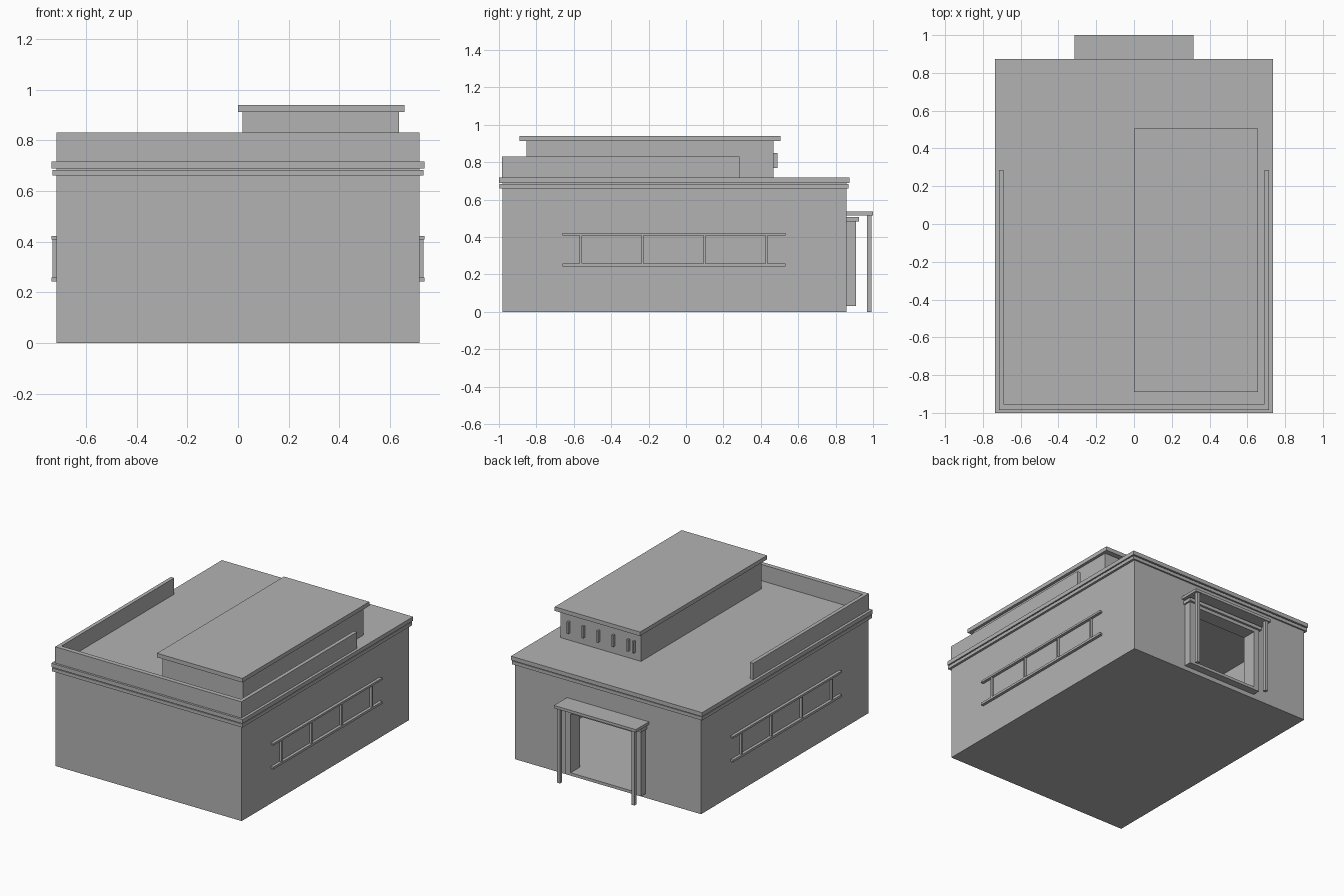
import bpy, bmesh

if "Cube" in bpy.data.objects:
    bpy.data.objects.remove(bpy.data.objects["Cube"])

grey = bpy.data.materials.new("plain_grey")
grey.diffuse_color = (0.45, 0.45, 0.45, 1)
grey.use_nodes = True
grey.node_tree.nodes["Principled BSDF"].inputs["Base Color"].default_value = grey.diffuse_color


def boxes(name, items):
    """One object made of boxes given as (x0, x1, y0, y1, z0, z1)."""
    bm = bmesh.new()
    for x0, x1, y0, y1, z0, z1 in items:
        r = bmesh.ops.create_cube(bm, size=1)
        for v in r["verts"]:
            v.co = (x0 + (v.co.x + .5) * (x1 - x0),
                    y0 + (v.co.y + .5) * (y1 - y0),
                    z0 + (v.co.z + .5) * (z1 - z0))
    me = bpy.data.meshes.new(name)
    bm.to_mesh(me)
    bm.free()
    me.materials.append(grey)
    ob = bpy.data.objects.new(name, me)
    bpy.context.collection.objects.link(ob)
    return ob


def both(b):
    """A box and its mirror image across x = 0."""
    return [b, (-b[1], -b[0]) + tuple(b[2:])]


# Hollow building shell with a doorway cut in the back wall
shell = boxes("building_shell", [(-.716, .716, -.982, .857, 0, .705)])
cutters = [boxes("room_cutter", [(-.666, .666, -.932, .807, .05, .655)]),
           boxes("doorway_cutter", [(-.25, .25, .75, .95, .05, .46)])]
for c in cutters:
    m = shell.modifiers.new("cut", "BOOLEAN")
    m.operation = "DIFFERENCE"
    m.solver = "EXACT"
    m.object = c
bpy.context.view_layer.update()
dg = bpy.context.evaluated_depsgraph_get()
cut_mesh = bpy.data.meshes.new_from_object(shell.evaluated_get(dg))
shell.modifiers.clear()
shell.data = cut_mesh
for c in cutters:
    bpy.data.objects.remove(c)

# Two-step cornice and flat roof
boxes("lower_cornice", [(-.732, .732, -.997, .868, .66, .683)])
boxes("roof_slab", [(-.735, .735, -1, .873, .689, .717)])

# Parapet on the front and part of the sides
boxes("parapet", [(-.716, .716, -.985, -.953, .717, .83)]
      + both((.69, .716, -.953, .285, .717, .83)))

# Rooftop room with overhanging roof
boxes("rooftop_room", [(.018, .636, -.853, .468, .717, .912)])
boxes("rooftop_room_roof", [(0, .656, -.89, .505, .912, .94)])
boxes("rooftop_window_bars", [(x - .006, x + .006, .468, .49, .77, .85)
                              for x in (.57, .455, .34, .225, .11, .065)])

# Side rails with four posts each
rails = []
for z0, z1 in ((.242, .258), (.408, .422)):
    rails += both((.716, .736, -.66, .533, z0, z1))
for i in range(4):
    y = -.563 + i * .331
    rails += both((.716, .732, y - .006, y + .006, .258, .408))
boxes("side_rails", rails)

# Doorway frame, canopy and posts
boxes("door_jambs", both((.25, .29, .857, .91, .03, .505)))
boxes("door_sill", [(-.25, .25, .857, .91, .03, .05)])
boxes("door_lintel", [(-.25, .25, .857, .91, .46, .505)])
boxes("lintel_lip", [(-.302, .302, .857, .925, .483, .507)])
boxes("canopy", [(-.315, .315, .857, 1, .516, .535)])
boxes("canopy_posts", both((.275, .298, .968, .992, 0, .516)))
